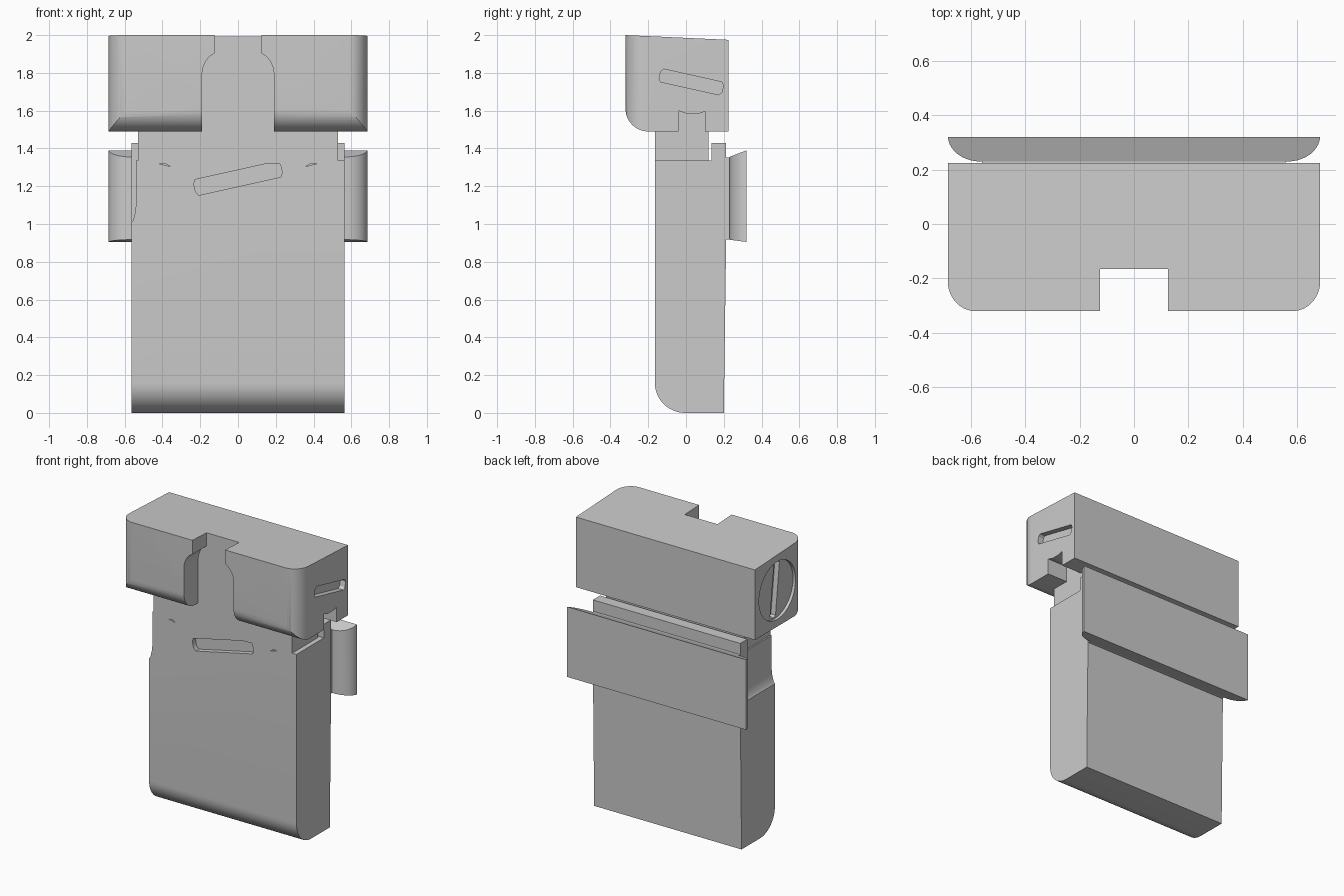
import bpy, bmesh
from math import sin, cos, radians, pi

if "Cube" in bpy.data.objects:
    bpy.data.objects.remove(bpy.data.objects["Cube"])


def prism(name, pts, axis, lo, hi):
    """Extrude a 2D outline along an axis: x takes (y,z), y takes (x,z), z takes (x,y)."""
    def place(p, d):
        return {'x': (d, p[0], p[1]), 'y': (p[0], d, p[1]), 'z': (p[0], p[1], d)}[axis]
    bm = bmesh.new()
    a = [bm.verts.new(place(p, lo)) for p in pts]
    b = [bm.verts.new(place(p, hi)) for p in pts]
    bm.faces.new(a)
    bm.faces.new(b[::-1])
    n = len(pts)
    for i in range(n):
        bm.faces.new((a[i], b[i], b[(i + 1) % n], a[(i + 1) % n]))
    bmesh.ops.recalc_face_normals(bm, faces=bm.faces)
    me = bpy.data.meshes.new(name)
    bm.to_mesh(me)
    bm.free()
    ob = bpy.data.objects.new(name, me)
    bpy.context.collection.objects.link(ob)
    return ob


def arc(cx, cy, rx, ry, a0, a1, n=12):
    return [(cx + rx * cos(radians(a0 + (a1 - a0) * i / n)),
             cy + ry * sin(radians(a0 + (a1 - a0) * i / n))) for i in range(n + 1)]


def rect(u0, v0, u1, v1):
    return [(u0, v0), (u1, v0), (u1, v1), (u0, v1)]


def slot(cu, cv, length, height, angle):
    """Tilted slot outline with slightly bowed ends."""
    l, h = length / 2, height / 2
    e = l - 0.012
    base = [(-e, -h), (e, -h), (l, -h / 2), (l, h / 2), (e, h), (-e, h), (-l, h / 2), (-l, -h / 2)]
    c, s = cos(radians(angle)), sin(radians(angle))
    return [(cu + x * c - y * s, cv + x * s + y * c) for x, y in base]


def cut(ob, tool, op='DIFFERENCE'):
    tool.hide_render = True
    mod = ob.modifiers.new('cut', 'BOOLEAN')
    mod.operation, mod.solver, mod.object = op, 'EXACT', tool
    select(ob)
    bpy.ops.object.modifier_apply(modifier=mod.name)
    bpy.data.objects.remove(tool, do_unlink=True)


def select(ob):
    bpy.ops.object.select_all(action='DESELECT')
    ob.select_set(True)
    bpy.context.view_layer.objects.active = ob


def smooth(ob):
    select(ob)
    bpy.ops.object.shade_smooth_by_angle(angle=radians(30))


# Body: rounded lower front edge, raised rear lip
body = prism('body', [(-0.165, 1.335)] + arc(-0.005, 0.16, 0.16, 0.16, 180, 270)
             + [(0.2, 0), (0.213, 0.95), (0.213, 1.43), (0.135, 1.43), (0.135, 1.335)],
             'x', -0.565, 0.563)
# relief in the left side, behind the front face
cut(body, prism('side_relief', [(-0.7, 1.5), (-0.54, 1.5), (-0.54, 1.1), (-0.545, 1.06),
                                (-0.555, 1.02), (-0.57, 1.0), (-0.7, 1.0)], 'y', -0.3, 0.135))
# tilted slot in the front
cut(body, prism('front_slot', slot(0.0, 1.242, 0.47, 0.085, 12.5), 'y', -0.3, -0.13))
# curved shoulder creases
for s in (-1, 1):
    cut(body, prism('shoulder_crease', [(s * x, z) for x, z in
                    [(0.53, 1.36), (0.45, 1.36), (0.36, 1.305), (0.44, 1.325), (0.53, 1.33)]],
                    'y', -0.3, -0.155))
smooth(body)

# Neck joining body and head
neck = prism('neck', rect(-0.165, 1.32, 0.12, 1.495), 'x', -0.53, 0.53)

# Head: side profile crossed with rounded plan
head = prism('head', [(-0.32, 2.0)] + arc(-0.2, 1.61, 0.12, 0.12, 180, 270)
             + [(0.225, 1.49), (0.225, 1.975)], 'x', -0.685, 0.685)
plan = ([(0.685, 0.4), (-0.685, 0.4)] + arc(-0.585, -0.21, 0.1, 0.11, 180, 270)
        + arc(0.585, -0.21, 0.1, 0.11, 270, 360))
cut(head, prism('head_plan', plan, 'z', 1.3, 2.2), 'INTERSECT')
# front channel with curved shoulders
half = [(0.19, 1.4)] + arc(0.09, 1.79, 0.1, 0.12, 0, 70, 8) + [(0.125, 1.91), (0.125, 2.1)]
cut(head, prism('front_channel', half + [(-x, z) for x, z in reversed(half)], 'y', -0.5, -0.165))
# right side: underside notch and tilted slot
cut(head, prism('side_notch', [(-0.04, 1.4), (0.1, 1.4), (0.1, 1.595), (0.07, 1.585),
                               (0.0, 1.585), (-0.04, 1.6)], 'x', 0.53, 0.8))
cut(head, prism('side_slot', slot(0.028, 1.752, 0.34, 0.07, -12.5), 'x', 0.645, 0.8))
# left side: round recess with a screwdriver slot
cut(head, prism('round_recess', arc(-0.02, 1.74, 0.2, 0.2, 0, 352.5, 47), 'x', -0.8, -0.665))
cut(head, prism('screw_slot', slot(-0.02, 1.74, 0.38, 0.06, 97), 'x', -0.8, -0.63))
smooth(head)

# Back strip: curved ends, sloping top and bottom faces
section = arc(0.565, 0.325, 0.12, 0.095, -3, -90, 10)
strip = prism('back_strip', section + [(-x, y) for x, y in reversed(section)], 'z', 0, 1)
for v in strip.data.vertices:
    t = (v.co.y - 0.23) / 0.09
    v.co.z = 1.355 + 0.035 * t if v.co.z > 0.5 else 0.917 - 0.012 * t
smooth(strip)

# Pad holding the strip to the body
prism('strip_pad', rect(0.2, 0.917, 0.235, 1.352), 'x', -0.56, 0.558)
